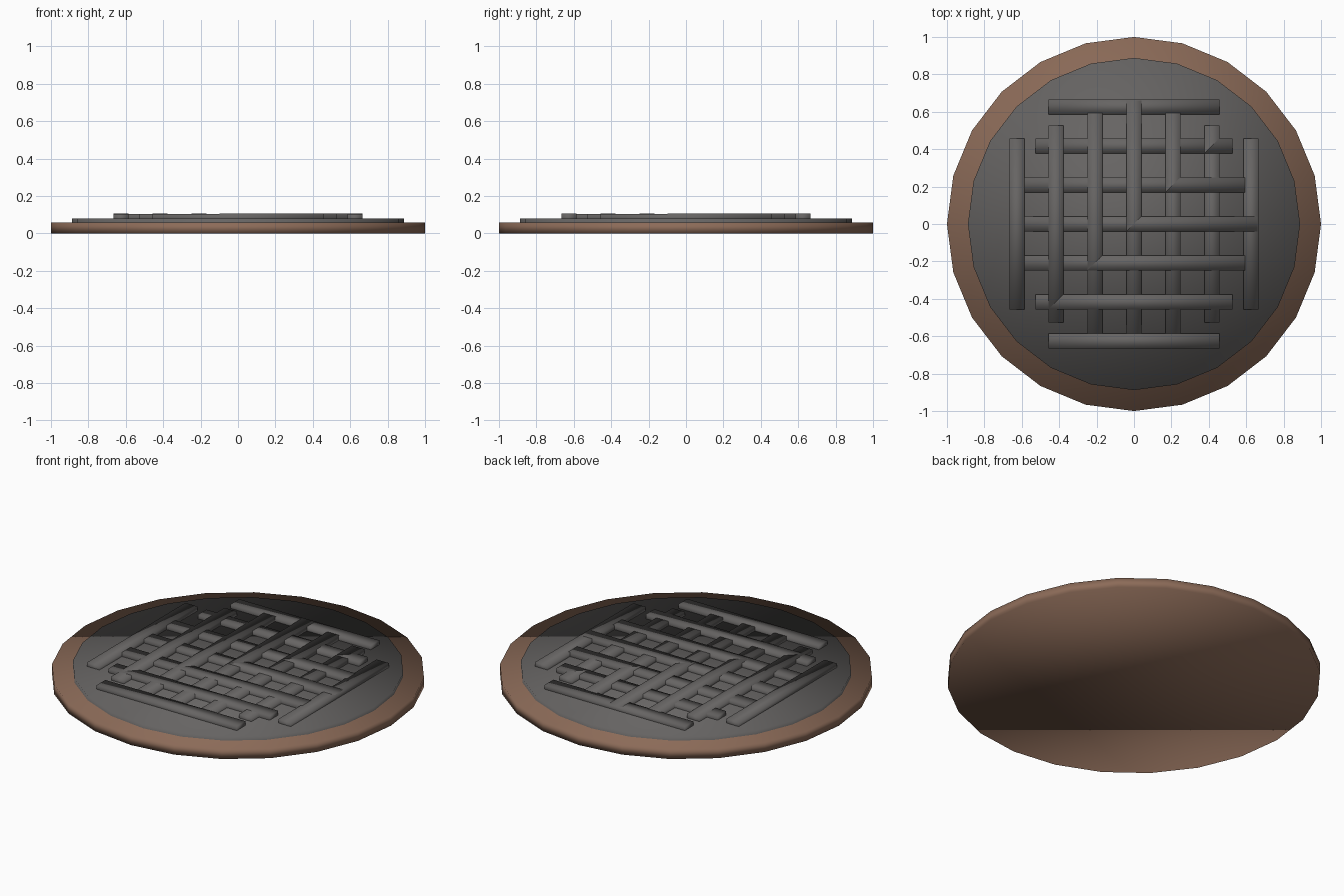
import bpy
import math

cube = bpy.data.objects.get("Cube")
if cube:
    bpy.data.objects.remove(cube, do_unlink=True)


def make_material(name, colour):
    mat = bpy.data.materials.new(name)
    mat.use_nodes = True
    mat.diffuse_color = colour
    mat.node_tree.nodes["Principled BSDF"].inputs["Base Color"].default_value = colour
    return mat


brown = make_material("brown_rim", (0.262, 0.147, 0.098, 1))
grey = make_material("dark_grey_iron", (0.133, 0.127, 0.124, 1))


def finish(name, mat):
    obj = bpy.context.object
    obj.name = name
    obj.data.materials.append(mat)
    bpy.ops.object.shade_smooth()
    return obj


def disc(name, radius, bottom, top, mat):
    bpy.ops.mesh.primitive_cylinder_add(
        vertices=24, radius=radius, depth=top - bottom,
        location=(0, 0, (bottom + top) / 2))
    return finish(name, mat)


def bar(name, offset, half_length, turn):
    # Each bar rises very slightly toward its far end, so crossings overlap cleanly
    across = (-offset * math.sin(turn), offset * math.cos(turn))
    if turn:
        across = (offset, 0)
    bpy.ops.mesh.primitive_cube_add(size=1, location=(*across, 0.0825))
    obj = finish(name, grey)
    for v in obj.data.vertices:
        v.co.x *= half_length * 2
        v.co.y *= 0.08
        v.co.z = v.co.z * 0.045 + v.co.x * 0.002
    obj.rotation_euler.z = turn


# Stepped round base
disc("base_rim", 1.0, 0, 0.057, brown)
disc("inner_plate", 0.888, 0.005, 0.08, grey)

# Grate of crossing bars, shorter toward the edges
half_lengths = [0.66, 0.594, 0.527, 0.458]
for i in range(-3, 4):
    length = half_lengths[abs(i)]
    bar(f"cross_bar_{i + 4}", i * 0.2085, length, 0)
    bar(f"long_bar_{i + 4}", i * 0.2085, length, math.pi / 2)
